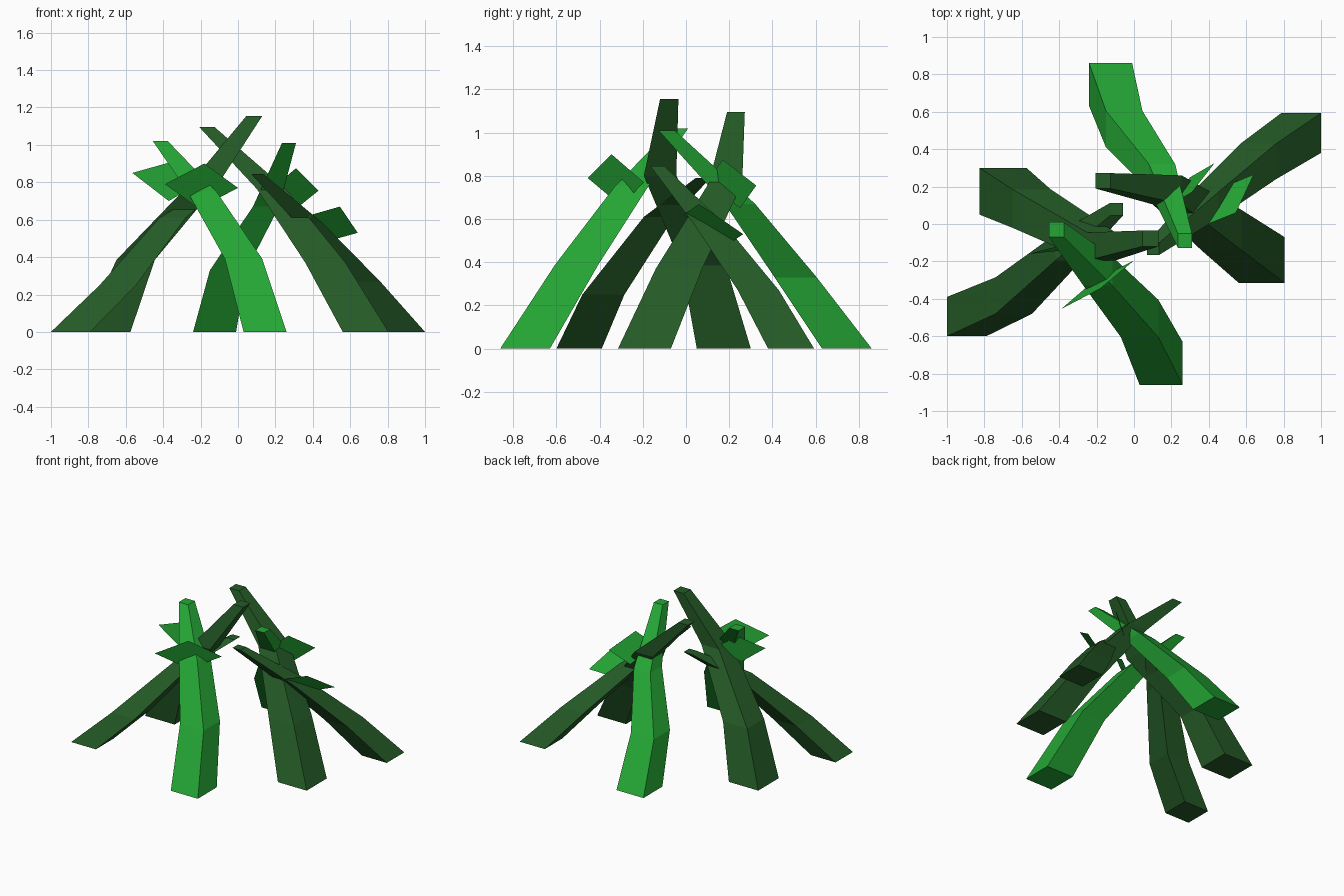
import bpy
import bmesh

if "Cube" in bpy.data.objects:
    bpy.data.objects.remove(bpy.data.objects["Cube"])


def make_material(name, rgb):
    mat = bpy.data.materials.new(name)
    mat.diffuse_color = (*rgb, 1)
    mat.use_nodes = True
    mat.node_tree.nodes["Principled BSDF"].inputs["Base Color"].default_value = mat.diffuse_color
    return mat


bright = make_material("bright_green", (0.018, 0.38, 0.035))
dark = make_material("dark_green", (0.018, 0.105, 0.02))


def finish(name, bm, mat):
    mesh = bpy.data.meshes.new(name)
    bm.to_mesh(mesh)
    bm.free()
    mesh.materials.append(mat)
    obj = bpy.data.objects.new(name, mesh)
    bpy.context.collection.objects.link(obj)


def stem(name, mat, rings):
    """Square stem skinned through level rings (min x, min y, width, z)."""
    bm = bmesh.new()
    loops = [[bm.verts.new((x + i * w, y + j * w, z))
              for i, j in ((0, 0), (1, 0), (1, 1), (0, 1))]
             for x, y, w, z in rings]
    for a, b in zip(loops, loops[1:]):
        for i in range(4):
            j = (i + 1) % 4
            bm.faces.new((a[i], a[j], b[j], b[i]))
    bm.faces.new(loops[0][::-1])
    bm.faces.new(loops[-1])
    bmesh.ops.recalc_face_normals(bm, faces=bm.faces)
    finish(name, bm, mat)


def leaf(name, corners):
    """Flat diamond leaf."""
    bm = bmesh.new()
    bm.faces.new([bm.verts.new(c) for c in corners])
    finish(name, bm, bright)


# Leaning stems
stem("back_stem", bright, [(-.24, .63, .23, 0), (-.15, .41, .195, .33),
                           (.08, .18, .14, .67), (.235, -.127, .075, 1.01)])
stem("front_stem", bright, [(.03, -.86, .23, 0), (-.07, -.605, .2, .39),
                            (-.27, -.33, .155, .75), (-.455, -.07, .08, 1.02)])
stem("left_stem", dark, [(-.825, .05, .25, 0), (-.65, -.02, .205, .385),
                         (-.25, -.195, .15, .8), (.045, -.12, .085, 1.155)])
stem("right_stem", dark, [(.56, -.315, .245, 0), (.36, -.14, .215, .37),
                          (.1, .105, .155, .765), (-.207, .19, .082, 1.095)])
stem("right_back_stem", dark, [(.787, .38, .213, 0), (.57, .24, .19, .27),
                               (.31, .03, .14, .585), (.07, -.165, .065, .845)])
stem("left_front_stem", dark, [(-1, -.6, .21, 0), (-.74, -.48, .195, .25),
                               (-.42, -.195, .14, .61), (-.127, .045, .068, .79)])

# Leaves
leaf("front_leaf", [(-.39, -.455, .79), (-.18, -.345, .9),
                    (0, -.195, .77), (-.21, -.3, .66)])
leaf("left_leaf", [(-.565, -.16, .85), (-.37, -.11, .905),
                   (-.2, -.09, .8), (-.37, -.14, .7)])
leaf("back_leaf", [(.43, .325, .755), (.31, .17, .875),
                   (.185, .095, .77), (.3, .25, .65)])
leaf("right_leaf", [(.64, .265, .53), (.545, .06, .67),
                    (.37, -.01, .62), (.46, .19, .48)])
